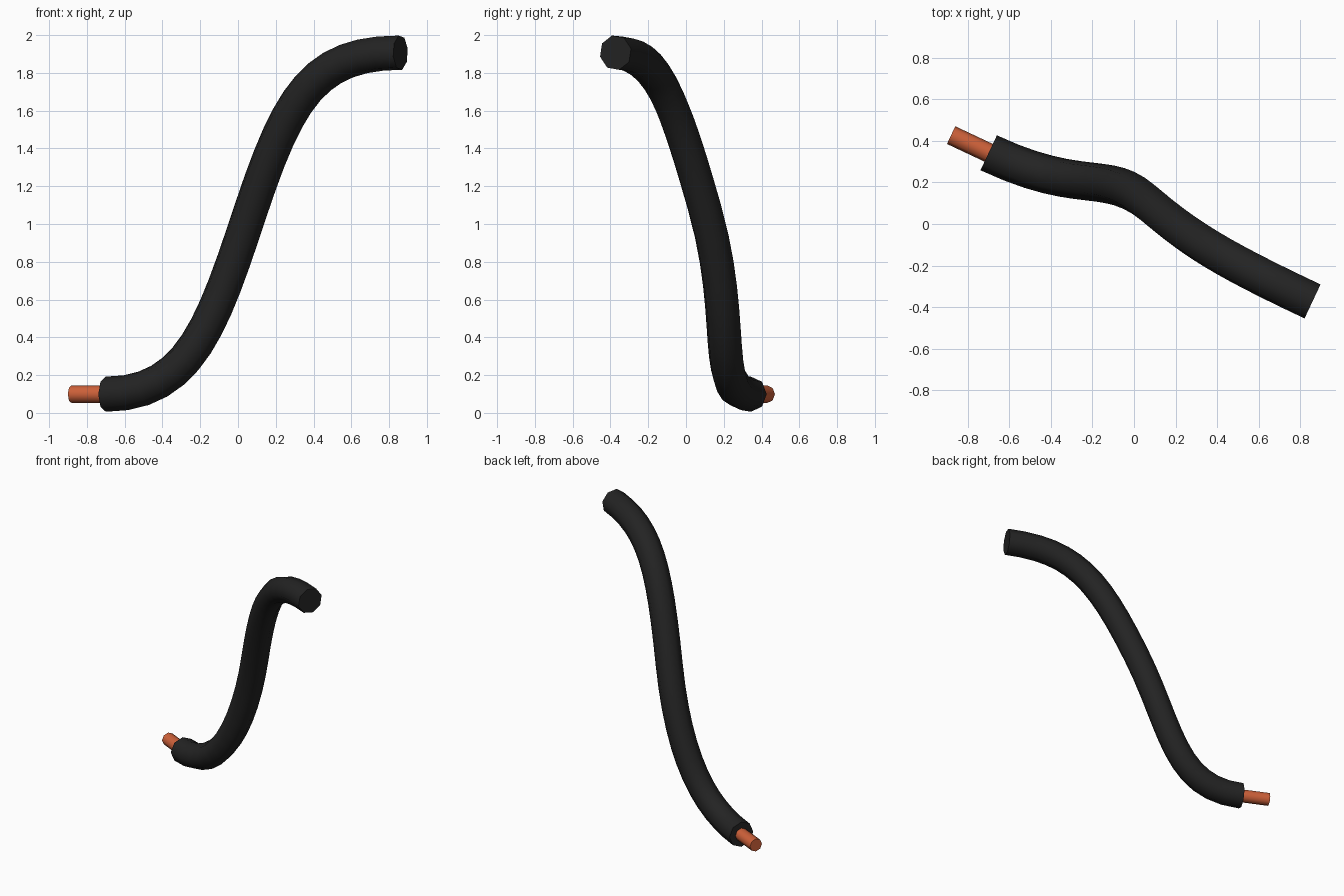
import bpy
from mathutils import Vector

cube = bpy.data.objects.get("Cube")
if cube:
    bpy.data.objects.remove(cube, do_unlink=True)


def material(name, rgb):
    mat = bpy.data.materials.new(name)
    mat.use_nodes = True
    mat.diffuse_color = (*rgb, 1)
    bsdf = next(n for n in mat.node_tree.nodes if n.type == 'BSDF_PRINCIPLED')
    bsdf.inputs["Base Color"].default_value = (*rgb, 1)
    return mat


def tube(name, knots, radius, mat):
    """Capped eight-sided tube along Bezier knots given as (point, half handle)."""
    curve = bpy.data.curves.new(name, 'CURVE')
    curve.dimensions = '3D'
    curve.resolution_u = 12
    curve.bevel_depth = radius
    curve.bevel_resolution = 2
    curve.use_fill_caps = True
    spline = curve.splines.new('BEZIER')
    spline.bezier_points.add(len(knots) - 1)
    for bp, (point, handle) in zip(spline.bezier_points, knots):
        bp.handle_left_type = bp.handle_right_type = 'FREE'
        bp.co = point
        bp.handle_left = point - handle
        bp.handle_right = point + handle
    obj = bpy.data.objects.new(name, curve)
    bpy.context.collection.objects.link(obj)
    bpy.ops.object.select_all(action='DESELECT')
    obj.select_set(True)
    bpy.context.view_layer.objects.active = obj
    bpy.ops.object.convert(target='MESH')
    obj = bpy.context.view_layer.objects.active
    obj.name = name
    obj.data.materials.clear()
    obj.data.materials.append(mat)
    bpy.ops.object.shade_smooth_by_angle(angle=0.9)
    return obj


black = material("black rubber", (0.017, 0.017, 0.017))
copper = material("copper", (0.62, 0.12, 0.042))

axis = Vector((0.905, -0.426, 0))        # direction of both cable ends
low_end = Vector((-0.70, 0.343, 0.099))
middle = Vector((0.07, 0.10, 1.08))
high_end = Vector((0.86, -0.373, 1.907))

# Insulation: an S-shaped sleeve
tube("cable_sleeve",
     [(low_end, axis * 0.5),
      (middle, Vector((0.20, -0.17, 0.60))),
      (high_end, axis * 0.5)], 0.093, black)

# Bare conductor sticking out of the lower end
tube("copper_core",
     [(low_end - axis * 0.2, axis * 0.08),
      (low_end + axis * 0.04, axis * 0.08)], 0.047, copper)
